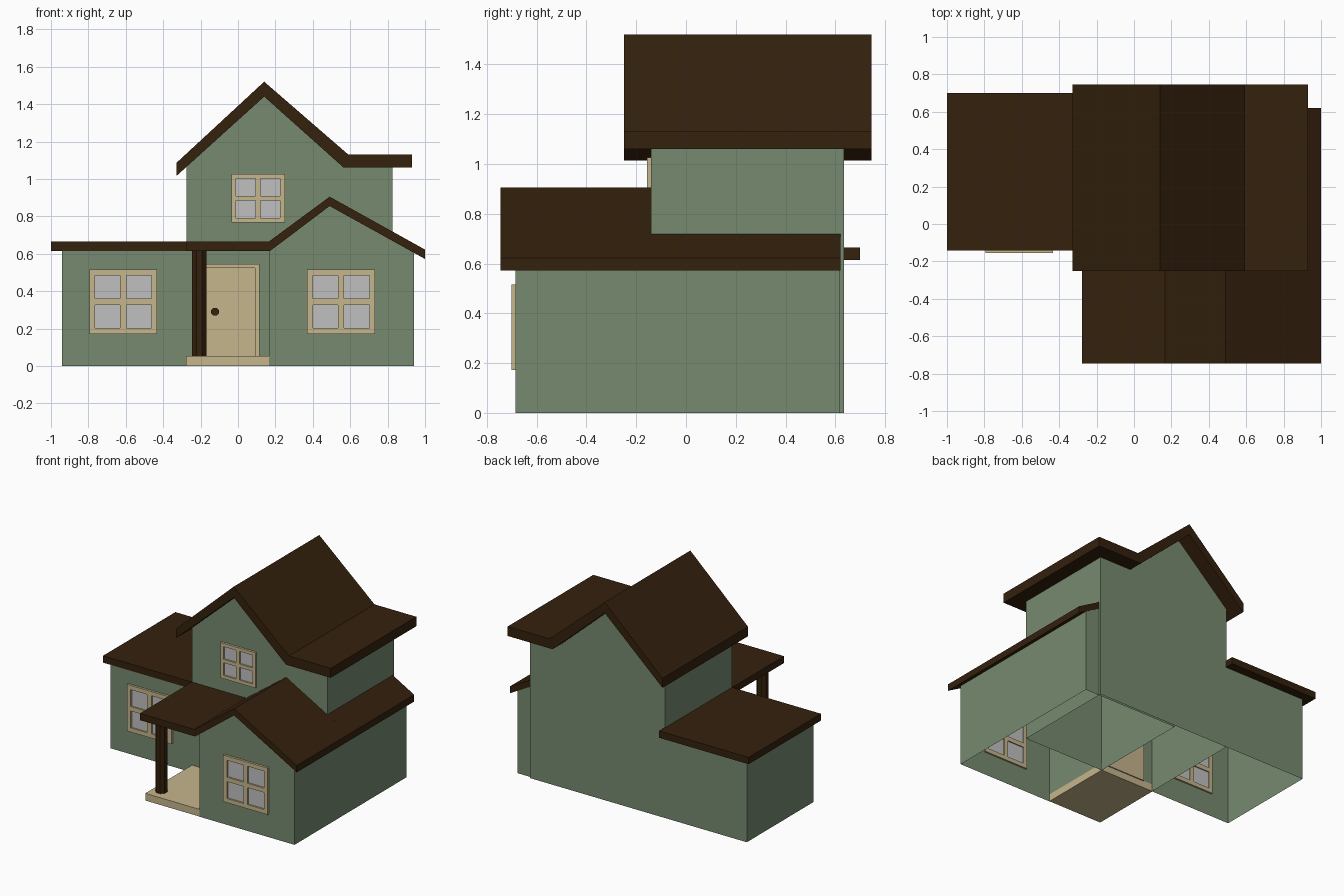
import bpy, bmesh, math
from mathutils import Matrix

if "Cube" in bpy.data.objects:
    bpy.data.objects.remove(bpy.data.objects["Cube"])


def material(name, rgb):
    m = bpy.data.materials.new(name)
    m.diffuse_color = (*rgb, 1)
    m.use_nodes = True
    m.node_tree.nodes["Principled BSDF"].inputs["Base Color"].default_value = m.diffuse_color
    return m


GREEN = material("wall green", (0.185, 0.255, 0.160))
BROWN = material("roof brown", (0.034, 0.0148, 0.004))
TAN = material("trim tan", (0.56, 0.465, 0.265))
GLASS = material("window grey", (0.53, 0.53, 0.53))


def finish(name, bm, mat):
    bmesh.ops.recalc_face_normals(bm, faces=bm.faces)
    mesh = bpy.data.meshes.new(name)
    bm.to_mesh(mesh)
    bm.free()
    mesh.materials.append(mat)
    obj = bpy.data.objects.new(name, mesh)
    bpy.context.collection.objects.link(obj)
    return obj


def prism(name, profile, y0, y1, mat, open_bottom=False):
    """Extrude an x-z outline along y."""
    bm = bmesh.new()
    face = bm.faces.new([bm.verts.new((x, y0, z)) for x, z in profile])
    ext = bmesh.ops.extrude_face_region(bm, geom=[face], use_keep_orig=True)
    for v in ext["geom"]:
        if isinstance(v, bmesh.types.BMVert):
            v.co.y = y1
    bmesh.ops.recalc_face_normals(bm, faces=bm.faces)
    if open_bottom:
        low = [f for f in bm.faces if all(abs(v.co.z) < 1e-5 for v in f.verts)]
        bmesh.ops.delete(bm, geom=low, context='FACES_ONLY')
    return finish(name, bm, mat)


def boxes(name, items, mat):
    """Join boxes given as (x0, x1, y0, y1, z0, z1)."""
    bm = bmesh.new()
    for x0, x1, y0, y1, z0, z1 in items:
        mtx = (Matrix.Translation(((x0 + x1) / 2, (y0 + y1) / 2, (z0 + z1) / 2))
               @ Matrix.Diagonal((x1 - x0, y1 - y0, z1 - z0, 1)))
        bmesh.ops.create_cube(bm, size=1, matrix=mtx)
    return finish(name, bm, mat)


def window(name, x0, x1, z0, z1, wall):
    """Cross-barred frame with recessed glass, set through the wall."""
    w, h = x1 - x0, z1 - z0
    a, b = 0.085 * w, 0.045 * w
    cx, cz = (x0 + x1) / 2, (z0 + z1) / 2
    f, k = wall - 0.016, wall + 0.012
    bars = [(x0, x0 + a, f, k, z0, z1), (x1 - a, x1, f, k, z0, z1),
            (x0 + a, x1 - a, f, k, z0, z0 + a), (x0 + a, x1 - a, f, k, z1 - a, z1),
            (cx - b, cx + b, f, k, z0 + a, z1 - a),
            (x0 + a, cx - b, f, k, cz - b, cz + b), (cx + b, x1 - a, f, k, cz - b, cz + b)]
    boxes(name + "_frame", bars, TAN)
    boxes(name + "_glass", [(x0 + a, x1 - a, wall - 0.004, wall + 0.004, z0 + a, z1 - a)], GLASS)


def octagon(name, radius, depth, loc, mat, along_y=False):
    bm = bmesh.new()
    mtx = Matrix.Translation(loc)
    if along_y:
        mtx = mtx @ Matrix.Rotation(math.pi / 2, 4, 'X')
    mtx = mtx @ Matrix.Rotation(math.pi / 8, 4, 'Z')
    bmesh.ops.create_cone(bm, cap_ends=True, segments=8, radius1=radius,
                          radius2=radius, depth=depth, matrix=mtx)
    return finish(name, bm, mat)


# Walls: tall block, left wing, right wing
prism("tower_walls", [(-0.275, 0), (0.825, 0), (0.825, 1.065), (0.565, 1.065),
                      (0.14, 1.445), (-0.275, 1.07)], -0.14, 0.635, GREEN, True)
prism("left_wing_walls", [(-0.94, 0), (-0.275, 0), (-0.275, 0.625), (-0.94, 0.625)],
      -0.14, 0.635, GREEN, True)
prism("right_wing_walls", [(0.165, 0), (0.94, 0), (0.94, 0.61), (0.49, 0.86),
                           (0.165, 0.622)], -0.685, 0.619, GREEN, True)

# Roofs
prism("tower_roof", [(-0.33, 1.015), (0.14, 1.44), (0.565, 1.06), (0.93, 1.06),
                     (0.93, 1.13), (0.59, 1.13), (0.14, 1.52), (-0.33, 1.085)],
      -0.25, 0.745, BROWN)
prism("left_wing_roof", [(-1, 0.615), (-0.27, 0.615), (-0.27, 0.665), (-1, 0.665)],
      -0.142, 0.70, BROWN)
prism("porch_and_gable_roof", [(-0.277, 0.615), (0.172, 0.615), (0.49, 0.855), (1, 0.572),
                               (1, 0.622), (0.49, 0.905), (0.165, 0.665), (-0.277, 0.665)],
      -0.745, -0.138, BROWN)
prism("side_roof", [(0.82, 0.672), (1, 0.572), (1, 0.622), (0.82, 0.722)],
      -0.138, 0.621, BROWN)

# Windows
window("left_window", -0.795, -0.432, 0.172, 0.515, -0.14)
window("right_window", 0.37, 0.733, 0.172, 0.515, -0.685)
window("upper_window", -0.035, 0.25, 0.767, 1.027, -0.14)

# Porch: slab, post, door
boxes("porch_slab", [(-0.277, 0.166, -0.683, -0.138, 0, 0.053)], TAN)
octagon("porch_post", 0.041, 0.575, (-0.207, -0.595, 0.34), BROWN)
boxes("door_frame", [(-0.195, -0.17, -0.157, -0.13, 0.05, 0.545),
                     (0.09, 0.115, -0.157, -0.13, 0.05, 0.545),
                     (-0.17, 0.09, -0.157, -0.13, 0.525, 0.545)], TAN)
boxes("door_panel", [(-0.17, 0.09, -0.148, -0.13, 0.05, 0.525)], TAN)
octagon("door_knob", 0.022, 0.04, (-0.123, -0.167, 0.29), BROWN, True)
